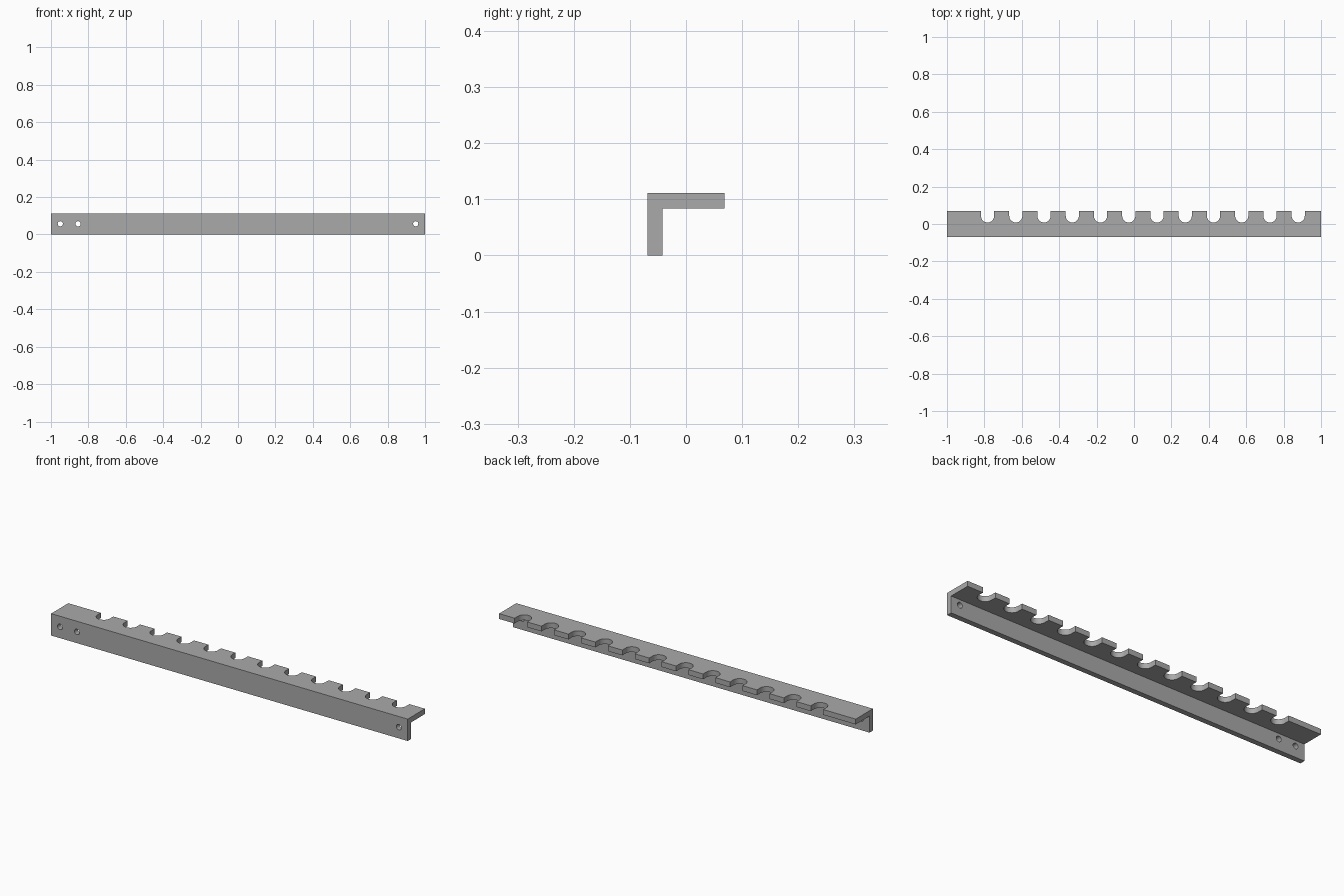
import bpy
import bmesh
from math import pi, sin, cos
from mathutils import Vector

cube = bpy.data.objects.get("Cube")
if cube:
    bpy.data.objects.remove(cube, do_unlink=True)

grey = bpy.data.materials.new("plain grey")
grey.use_nodes = True
colour = (0.4, 0.4, 0.4, 1)
grey.diffuse_color = colour
grey.node_tree.nodes["Principled BSDF"].inputs["Base Color"].default_value = colour


def add_prism(bm, points, direction):
    """Extrude a closed outline along a direction."""
    face = bm.faces.new([bm.verts.new(p) for p in points])
    result = bmesh.ops.extrude_face_region(bm, geom=[face])
    moved = [v for v in result["geom"] if isinstance(v, bmesh.types.BMVert)]
    bmesh.ops.translate(bm, verts=moved, vec=Vector(direction))


def make_object(name, bm):
    bmesh.ops.recalc_face_normals(bm, faces=bm.faces)
    mesh = bpy.data.meshes.new(name)
    bm.to_mesh(mesh)
    bm.free()
    mesh.materials.append(grey)
    obj = bpy.data.objects.new(name, mesh)
    bpy.context.collection.objects.link(obj)
    return obj


# Angle-section rail
DEPTH, HEIGHT, WALL = 0.069, 0.111, 0.027
section = [(-DEPTH, 0), (-DEPTH + WALL, 0), (-DEPTH + WALL, HEIGHT - WALL),
           (DEPTH, HEIGHT - WALL), (DEPTH, HEIGHT), (-DEPTH, HEIGHT)]
bm = bmesh.new()
add_prism(bm, [(-1, y, z) for y, z in section], (2, 0, 0))
rail = make_object("slotted_rail", bm)

# Round-ended slots along the back edge, and screw holes in the front wall
SLOTS, FIRST, PITCH, RADIUS, CENTRE_Y = 12, -0.783, 0.151, 0.035, 0.043
bm = bmesh.new()
for i in range(SLOTS):
    x = FIRST + i * PITCH
    arc = [(x + RADIUS * cos(pi + pi * k / 24), CENTRE_Y + RADIUS * sin(pi + pi * k / 24), 0.06)
           for k in range(25)]
    add_prism(bm, arc + [(x + RADIUS, 0.1, 0.06), (x - RADIUS, 0.1, 0.06)], (0, 0, 0.1))
for x in (-0.95, -0.855, 0.95):
    ring = [(x + 0.014 * cos(pi * k / 12), -0.1, 0.057 + 0.014 * sin(pi * k / 12))
            for k in range(24)]
    add_prism(bm, ring, (0, 0.075, 0))
cutter = make_object("slot_cutter", bm)
cutter.hide_render = True

cut = rail.modifiers.new("slots_and_holes", 'BOOLEAN')
cut.operation = 'DIFFERENCE'
cut.solver = 'EXACT'
cut.object = cutter

# Bake the cuts, then smooth the curved walls only
bpy.ops.object.select_all(action='DESELECT')
bpy.context.view_layer.objects.active = rail
rail.select_set(True)
bpy.ops.object.modifier_apply(modifier=cut.name)
bpy.data.objects.remove(cutter, do_unlink=True)
bpy.ops.object.shade_smooth_by_angle(angle=pi / 6)
